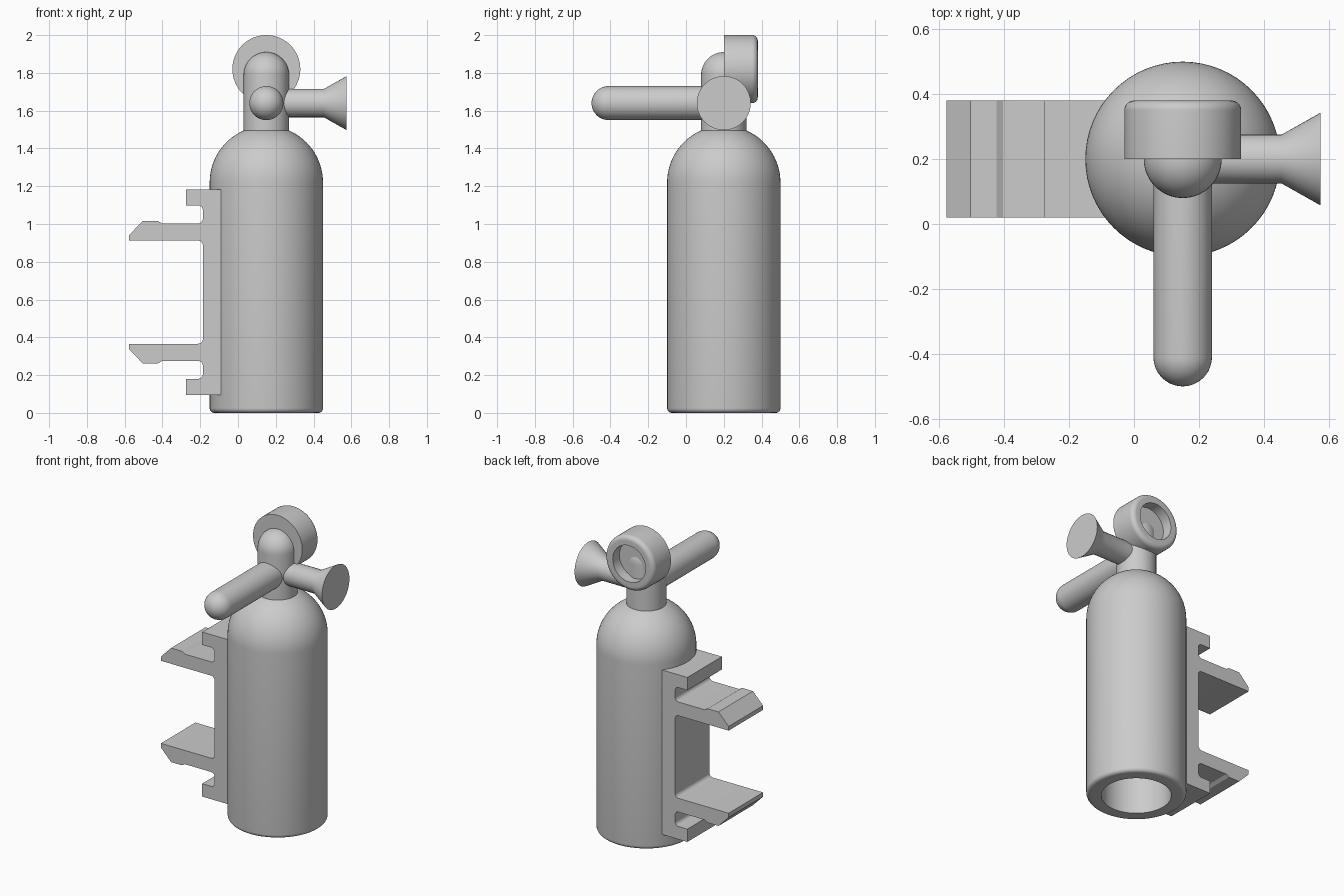
import bpy, bmesh, math
from mathutils import Vector, Matrix

if "Cube" in bpy.data.objects:
    bpy.data.objects.remove(bpy.data.objects["Cube"])

# single plain grey
grey = bpy.data.materials.new("grey")
grey.diffuse_color = (0.6, 0.6, 0.6, 1)
grey.use_nodes = True
grey.node_tree.nodes["Principled BSDF"].inputs["Base Color"].default_value = grey.diffuse_color


def finish(name, bm):
    bmesh.ops.remove_doubles(bm, verts=bm.verts, dist=1e-5)
    bmesh.ops.recalc_face_normals(bm, faces=bm.faces)
    me = bpy.data.meshes.new(name)
    bm.to_mesh(me)
    bm.free()
    me.materials.append(grey)
    ob = bpy.data.objects.new(name, me)
    bpy.context.collection.objects.link(ob)
    bpy.ops.object.select_all(action='DESELECT')
    ob.select_set(True)
    bpy.context.view_layer.objects.active = ob
    bpy.ops.object.shade_smooth_by_angle(angle=math.radians(30))
    return ob


def arc(cr, ch, r, a0, a1, n=12):
    """Points (radius, height) on an arc, angles in degrees."""
    angles = [math.radians(a0 + (a1 - a0) * i / n) for i in range(n + 1)]
    return [(cr + r * math.cos(a), ch + r * math.sin(a)) for a in angles]


def lathe(name, profile, origin, axis=(0, 0, 1), steps=64):
    """Revolve a (radius, height) profile about an axis through origin."""
    bm = bmesh.new()
    vs = [bm.verts.new((r, 0, h)) for r, h in profile]
    es = [bm.edges.new(p) for p in zip(vs, vs[1:])]
    bmesh.ops.spin(bm, geom=vs + es, cent=(0, 0, 0), axis=(0, 0, 1),
                   angle=2 * math.pi, steps=steps, use_merge=True)
    rot = Vector(axis).to_track_quat('Z', 'Y').to_matrix().to_4x4()
    bm.transform(Matrix.Translation(origin) @ rot)
    return finish(name, bm)


CX, CY = 0.15, 0.2

# hollow tank: rounded foot, domed shoulder, open underside
lathe("tank",
      [(0.21, 0)] + arc(0.275, 0.025, 0.025, -90, 0, 6)
      + arc(0, 1.22, 0.3, 0, 90, 20)
      + [(0, 1.43)] + arc(0, 1.22, 0.21, 90, 0, 16)[1:] + [(0.21, 0)],
      (CX, CY, 0))

# domed valve neck
lathe("valve_neck", [(0, 1.45), (0.12, 1.45)] + arc(0, 1.79, 0.12, 0, 90),
      (CX, CY, 0))

# round-ended handle towards the front
lathe("handle", [(0, 0), (0.09, 0)] + arc(0, 0.61, 0.09, 0, 90),
      (CX, CY, 1.64), (0, -1, 0), 48)

# outlet with flared end
lathe("outlet_nozzle",
      [(0, 0), (0.075, 0), (0.075, 0.304), (0.143, 0.425), (0, 0.425)],
      (CX, CY, 1.64), (1, 0, 0), 48)

# gauge with recessed dial on the back
lathe("gauge",
      [(0, 0), (0.18, 0)] + arc(0.15, 0.15, 0.03, 0, 90, 8)
      + [(0.12, 0.18), (0.12, 0.11), (0, 0.11)],
      (CX, CY, 1.82), (0, 1, 0))

# mounting bracket: mirrored side profile (x, z, fillet radius), extruded in y
F, MID = 0.025, 0.639
upper = [(-0.085, 1.183, 0), (-0.276, 1.183, 0), (-0.276, 1.098, 0),
         (-0.186, 1.098, F), (-0.186, 1.003, F), (-0.403, 1.003, 0),
         (-0.424, 1.016, 0), (-0.504, 1.016, 0), (-0.578, 0.94, 0),
         (-0.578, 0.912, 0), (-0.186, 0.912, F)]
outline = upper + [(x, 2 * MID - z, r) for x, z, r in reversed(upper)]
points = []
for i, (x, z, r) in enumerate(outline):
    p = Vector((x, z))
    if not r:
        points.append(p)
        continue
    d1 = (Vector(outline[i - 1][:2]) - p).normalized()
    d2 = (Vector(outline[(i + 1) % len(outline)][:2]) - p).normalized()
    for k in range(7):
        a = math.pi / 2 * k / 6
        points.append(p + r * (d1 * (1 - math.sin(a)) + d2 * (1 - math.cos(a))))
bm = bmesh.new()
face = bm.faces.new([bm.verts.new((p.x, 0.02, p.y)) for p in points])
ext = bmesh.ops.extrude_face_region(bm, geom=[face], use_keep_orig=True)
bmesh.ops.translate(bm, vec=(0, 0.36, 0),
                    verts=[g for g in ext["geom"] if isinstance(g, bmesh.types.BMVert)])
finish("mounting_bracket", bm)
